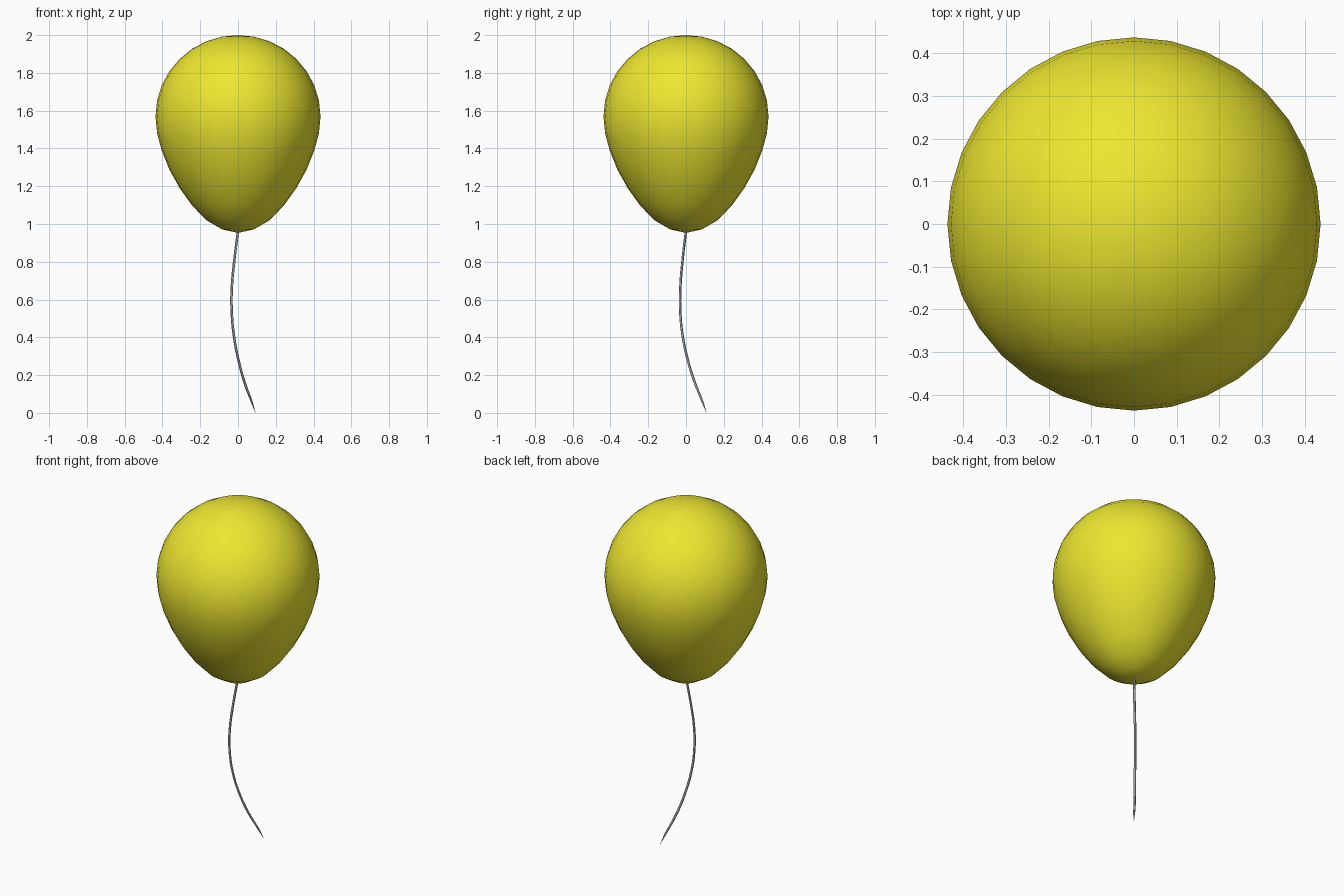
import bpy, bmesh, math

if "Cube" in bpy.data.objects:
    bpy.data.objects.remove(bpy.data.objects["Cube"])


def paint(obj, name, color):
    mat = bpy.data.materials.new(name)
    mat.diffuse_color = color
    mat.use_nodes = True
    mat.node_tree.nodes["Principled BSDF"].inputs["Base Color"].default_value = mat.diffuse_color
    obj.data.materials.append(mat)


# balloon: a UV sphere whose lower half is drawn out towards the neck
RADIUS, MIDDLE = 0.437, 1.57
lower = [1.48, 1.388, 1.288, 1.19, 1.098, 1.02, 0.972, 0.953]  # ring heights below the middle

bpy.ops.mesh.primitive_uv_sphere_add(segments=32, ring_count=16, radius=1)
balloon = bpy.context.object
balloon.name = "balloon"
for v in balloon.data.vertices:
    ring = round(math.acos(max(-1, min(1, v.co.z))) / (math.pi / 16))
    v.co.x *= RADIUS
    v.co.y *= RADIUS
    v.co.z = MIDDLE + 0.43 * v.co.z if ring <= 8 else lower[ring - 9]
bpy.ops.object.shade_smooth()
paint(balloon, "yellow", (0.85, 0.8, 0.03, 1))

# string: thin curved tube tapering to a point at the bottom
path = [(0.0, 0.0, 0.965, 1), (-0.018, -0.017, 0.82, 1), (-0.033, -0.030, 0.66, 1),
        (-0.033, -0.030, 0.53, 1), (-0.022, -0.018, 0.41, 1), (0.0, 0.007, 0.29, 1),
        (0.035, 0.047, 0.16, 1), (0.072, 0.087, 0.06, 0.8), (0.092, 0.108, 0.002, 0.1)]
curve = bpy.data.curves.new("string", "CURVE")
curve.dimensions = "3D"
curve.bevel_depth = 0.0068
curve.bevel_resolution = 1
curve.resolution_u = 4
curve.use_fill_caps = True
spline = curve.splines.new("BEZIER")
spline.bezier_points.add(len(path) - 1)
for p, (x, y, z, r) in zip(spline.bezier_points, path):
    p.co = (x, y, z)
    p.radius = r
    p.handle_left_type = p.handle_right_type = "AUTO"
string = bpy.data.objects.new("string", curve)
bpy.context.collection.objects.link(string)

# turn the string into a smooth mesh
bpy.ops.object.select_all(action="DESELECT")
string.select_set(True)
bpy.context.view_layer.objects.active = string
bpy.ops.object.convert(target="MESH")
bpy.ops.object.shade_smooth_by_angle()
